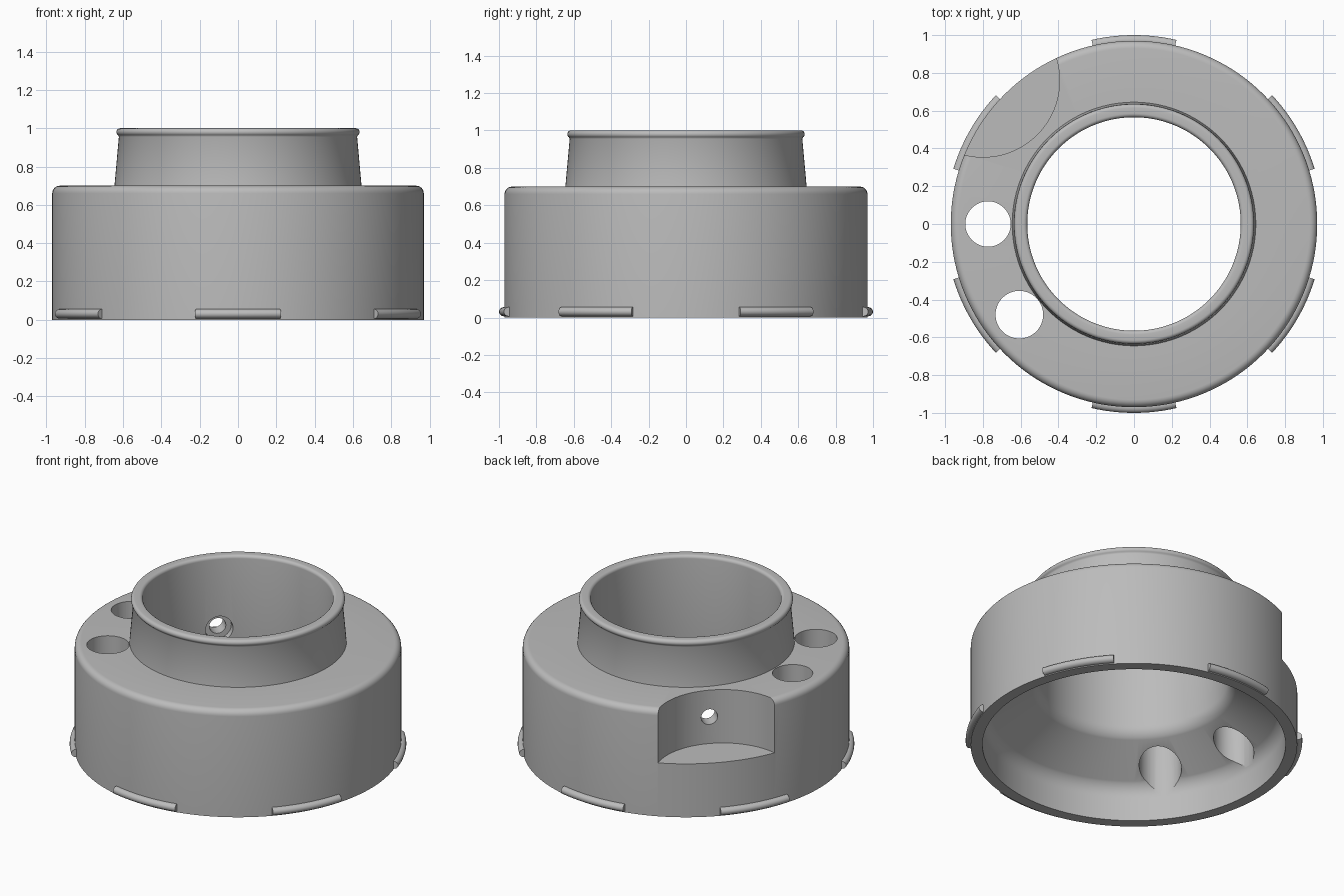
import bpy, bmesh
from math import sin, cos, pi, radians
from mathutils import Vector, Matrix

cube = bpy.data.objects.get("Cube")
if cube:
    bpy.data.objects.remove(cube, do_unlink=True)

grey = bpy.data.materials.new("plain_grey")
grey.use_nodes = True
grey.diffuse_color = (0.5, 0.5, 0.5, 1)
grey.node_tree.nodes["Principled BSDF"].inputs["Base Color"].default_value = (0.5, 0.5, 0.5, 1)


def arc(r, z, rad, start, end, steps=6):
    """Points of a fillet in the radius-height plane."""
    angles = [radians(start + (end - start) * i / steps) for i in range(steps + 1)]
    return [(r + rad * cos(a), z + rad * sin(a)) for a in angles]


def sweep(name, profile, start, span, steps):
    """Turn a closed profile about the z axis, capping partial sweeps."""
    bm = bmesh.new()
    turn = [radians(start + span * i / steps) for i in range(steps + 1)]
    full = span == 360
    rings = [[bm.verts.new((r * cos(a), r * sin(a), z)) for r, z in profile]
             for a in (turn[:-1] if full else turn)]
    n = len(profile)
    pairs = list(zip(rings, rings[1:]))
    if full:
        pairs.append((rings[-1], rings[0]))
    for a, b in pairs:
        for i in range(n):
            j = (i + 1) % n
            bm.faces.new((a[i], b[i], b[j], a[j]))
    if not full:
        bm.faces.new(rings[0])
        bm.faces.new(rings[-1])
    bmesh.ops.recalc_face_normals(bm, faces=bm.faces)
    mesh = bpy.data.meshes.new(name)
    bm.to_mesh(mesh)
    bm.free()
    mesh.materials.append(grey)
    obj = bpy.data.objects.new(name, mesh)
    bpy.context.collection.objects.link(obj)
    return obj


def activate(obj):
    bpy.ops.object.select_all(action='DESELECT')
    obj.select_set(True)
    bpy.context.view_layer.objects.active = obj


def drill(target, start, end, radius, sides=64):
    """Cut a round hole between two points."""
    start, end = Vector(start), Vector(end)
    axis = end - start
    bm = bmesh.new()
    place = Matrix.Translation((start + end) / 2) @ axis.to_track_quat('Z', 'Y').to_matrix().to_4x4()
    bmesh.ops.create_cone(bm, cap_ends=True, segments=sides, radius1=radius,
                          radius2=radius, depth=axis.length, matrix=place)
    mesh = bpy.data.meshes.new("cutter")
    bm.to_mesh(mesh)
    bm.free()
    mesh.materials.append(grey)
    cutter = bpy.data.objects.new("cutter", mesh)
    cutter.hide_render = True
    bpy.context.collection.objects.link(cutter)
    mod = target.modifiers.new("hole", 'BOOLEAN')
    mod.operation = 'DIFFERENCE'
    mod.solver = 'EXACT'
    mod.object = cutter
    activate(target)
    bpy.ops.object.modifier_apply(modifier=mod.name)
    bpy.data.objects.remove(cutter, do_unlink=True)


# Hollow flanged body: outer wall, tapered neck, rolled lip, bore, flared underside
profile = [(0.97, 0)]
profile += arc(0.93, 0.66, 0.04, 0, 90)
profile += [(0.645, 0.70), (0.622, 0.955)]
profile += arc(0.615, 0.98, 0.02, -60, 90, 8)
profile += arc(0.585, 0.98, 0.02, 90, 180)
profile += arc(0.665, 0.46, 0.10, 180, 232)
profile += arc(0.78, 0.15, 0.12, 52, 0, 8)
profile += [(0.90, 0)]
body = sweep("flanged_body", profile, 0, 360, 144)

# Two vertical holes through the shoulder
drill(body, (-0.773, 0, -0.2), (-0.773, 0, 0.9), 0.12)
drill(body, (-0.607, -0.48, -0.2), (-0.607, -0.48, 0.9), 0.126)

# Round pocket in the shoulder edge
drill(body, (-0.80, 0.76, 0.35), (-0.80, 0.76, 0.9), 0.406, 96)

# Screw hole from the pocket into the bore, with a shallow counterbore
out = Vector((-0.725, 0.689, 0))
height = Vector((0, 0, 0.525))
drill(body, out * 0.4 + height, out * 0.8 + height, 0.05, 32)
drill(body, out * 0.4 + height, out * 0.61 + height, 0.083, 32)
activate(body)
bpy.ops.object.shade_smooth_by_angle(angle=radians(30))

# Six rounded locking tabs around the foot
tab_profile = [(0.972 + 0.028 * cos(i * pi / 8), 0.031 + 0.025 * sin(i * pi / 8))
               for i in range(16)]
for k in range(6):
    tab = sweep(f"locking_tab_{k + 1}", tab_profile, 17 + 60 * k, 26, 12)
    activate(tab)
    bpy.ops.object.shade_smooth_by_angle(angle=radians(30))
